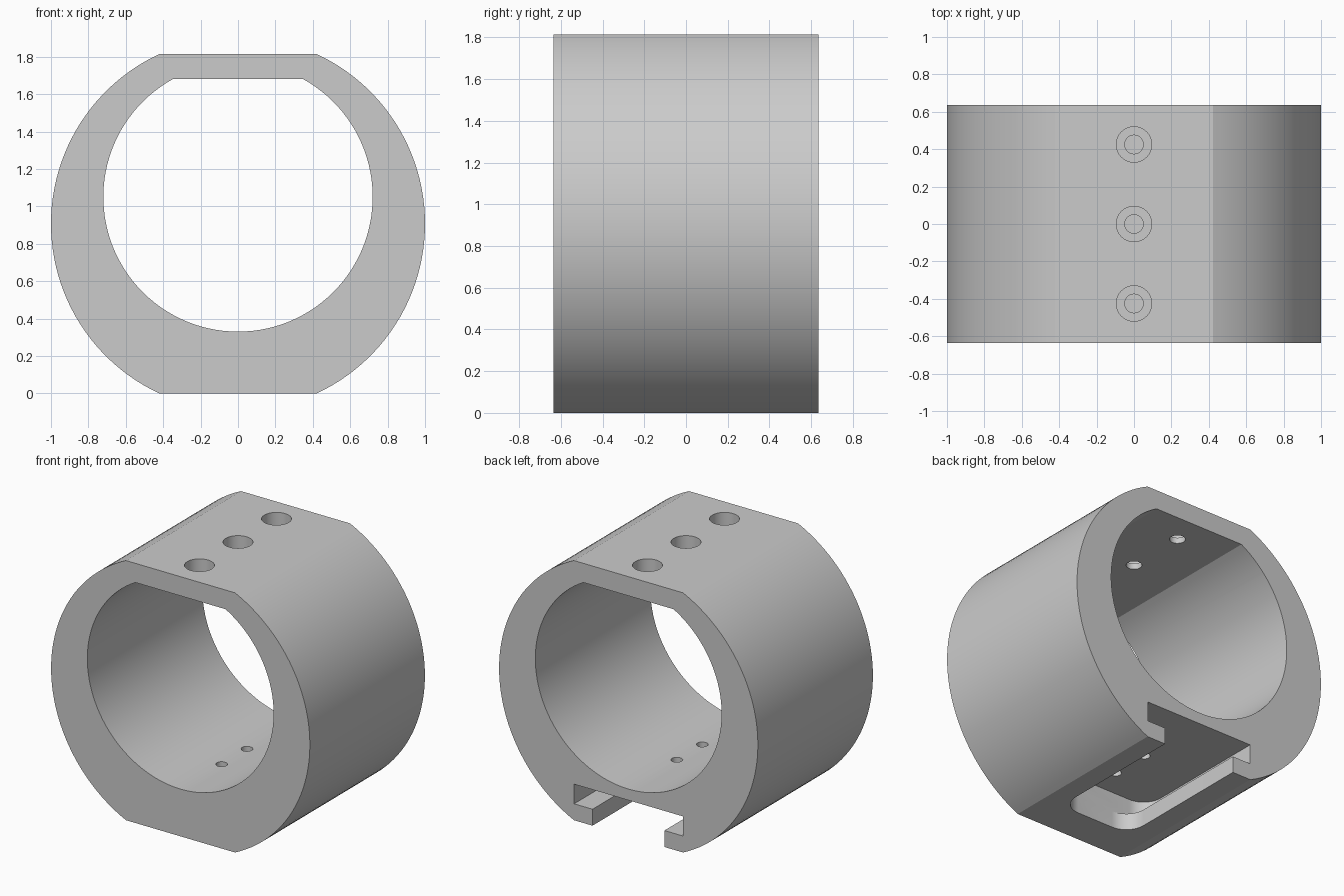
import bpy
import bmesh
from math import sin, cos, pi, sqrt, asin
from mathutils import Vector

if "Cube" in bpy.data.objects:
    bpy.data.objects.remove(bpy.data.objects["Cube"], do_unlink=True)

DEPTH = 0.635      # half length along y
MID = 0.907        # height of the outer axis
BORE_Z, BORE_R, BORE_TOP = 1.05, 0.72, 1.68
SLOT_END, SLOT_R = -0.38, 0.14


def prism(name, outline, offset):
    """Solid made by sweeping a flat outline along an offset."""
    bm = bmesh.new()
    base = bm.faces.new([bm.verts.new(p) for p in outline])
    top = bmesh.ops.extrude_face_region(bm, geom=[base])["geom"]
    verts = [g for g in top if isinstance(g, bmesh.types.BMVert)]
    bmesh.ops.translate(bm, verts=verts, vec=Vector(offset))
    bmesh.ops.recalc_face_normals(bm, faces=bm.faces)
    mesh = bpy.data.meshes.new(name)
    bm.to_mesh(mesh)
    bm.free()
    obj = bpy.data.objects.new(name, mesh)
    bpy.context.collection.objects.link(obj)
    return obj


def arc(cx, cy, r, start, end, steps):
    return [(cx + r * cos(start + (end - start) * i / steps),
             cy + r * sin(start + (end - start) * i / steps))
            for i in range(steps + 1)]


def hole(y, r, low, high):
    ring = arc(0, y, r, 0, 2 * pi, 32)[:-1]
    return prism("hole_cutter", [(x, v, low) for x, v in ring], (0, 0, high - low))


def slot(half, low, high):
    """Channel open at the back with rounded corners at its closed end."""
    c = half - SLOT_R
    path = [(half, DEPTH + 0.1), (-half, DEPTH + 0.1)]
    path += arc(-c, SLOT_END + SLOT_R, SLOT_R, pi, 1.5 * pi, 12)
    path += arc(c, SLOT_END + SLOT_R, SLOT_R, 1.5 * pi, 2 * pi, 12)
    return prism("slot_cutter", [(x, y, low) for x, y in path], (0, 0, high - low))


def cut(body, cutter):
    mod = body.modifiers.new("cut", "BOOLEAN")
    mod.operation = "DIFFERENCE"
    mod.solver = "EXACT"
    mod.object = cutter
    bpy.ops.object.modifier_apply(modifier=mod.name)
    bpy.data.objects.remove(cutter, do_unlink=True)


# Round body with flats at the top and bottom
a = asin(MID)
outer = arc(0, MID, 1, -a, a, 48) + arc(0, MID, 1, pi - a, pi + a, 48)
body = prism("clamp_ring", [(x, -DEPTH, z) for x, z in outer], (0, 2 * DEPTH, 0))
bpy.ops.object.select_all(action="DESELECT")
body.select_set(True)
bpy.context.view_layer.objects.active = body

# Raised bore with a flat ceiling
b = asin((BORE_TOP - BORE_Z) / BORE_R)
bore = arc(0, BORE_Z, BORE_R, pi - b, 2 * pi + b, 96)
cut(body, prism("bore_cutter", [(x, -1, z) for x, z in bore], (0, 2, 0)))

# Stepped rail slot under the body
cut(body, slot(0.42, 0.115, 0.252))
cut(body, slot(0.278, -0.1, 0.18))

# Counterbored screw holes through the top flat
for y in (-0.425, 0, 0.425):
    cut(body, hole(y, 0.095, 1.72, 2))
    cut(body, hole(y, 0.05, 1.5, 1.8))

# Small holes from the bore into the slot
for y in (-0.18, 0.1):
    cut(body, hole(y, 0.037, 0.2, 0.5))

# Single grey finish
grey = bpy.data.materials.new("plain_grey")
grey.use_nodes = True
colour = (0.6, 0.6, 0.6, 1)
grey.diffuse_color = colour
grey.node_tree.nodes["Principled BSDF"].inputs["Base Color"].default_value = colour
body.data.materials.clear()
body.data.materials.append(grey)
for face in body.data.polygons:
    face.material_index = 0
bpy.ops.object.shade_smooth_by_angle(angle=pi / 9)
